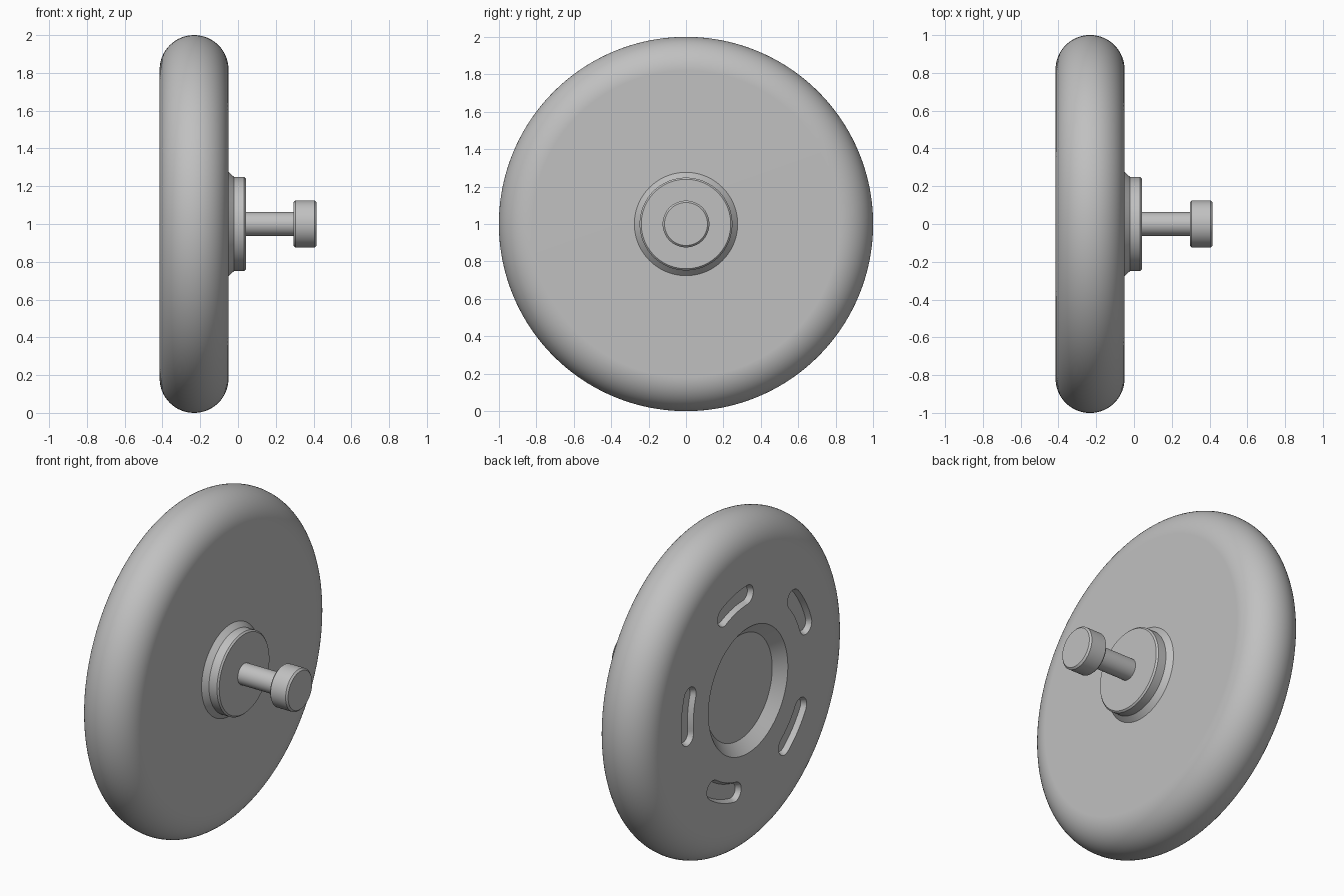
import bpy
import bmesh
from math import cos, sin, pi, radians
from mathutils import Matrix, Vector

cube = bpy.data.objects.get("Cube")
if cube:
    bpy.data.objects.remove(cube, do_unlink=True)

# One neutral grey for everything
GREY = (0.53, 0.53, 0.53, 1)
grey = bpy.data.materials.new("plain grey")
grey.use_nodes = True
grey.diffuse_color = GREY
grey.node_tree.nodes["Principled BSDF"].inputs["Base Color"].default_value = GREY

BACK, FACE = -0.415, -0.05          # the wheel's two flat sides, along x
TUBE = (FACE - BACK) / 2            # radius of the rounded rim
CORE = 1 - TUBE


def add_object(name, bm):
    bmesh.ops.recalc_face_normals(bm, faces=bm.faces)
    mesh = bpy.data.meshes.new(name)
    bm.to_mesh(mesh)
    bm.free()
    mesh.materials.append(grey)
    obj = bpy.data.objects.new(name, mesh)
    bpy.context.collection.objects.link(obj)
    return obj


def lathe(name, profile, steps):
    """Turn (x, radius) points around the x axis."""
    bm = bmesh.new()
    verts = [bm.verts.new((x, 0, r)) for x, r in profile]
    edges = [bm.edges.new(pair) for pair in zip(verts, verts[1:])]
    bmesh.ops.spin(bm, geom=verts + edges, cent=(0, 0, 0), axis=(1, 0, 0),
                   angle=2 * pi, steps=steps)
    bmesh.ops.remove_doubles(bm, verts=bm.verts, dist=1e-5)
    obj = add_object(name, bm)
    obj.location.z = 1
    return obj


def select_only(obj):
    bpy.ops.object.select_all(action='DESELECT')
    obj.select_set(True)
    bpy.context.view_layer.objects.active = obj


def smooth(obj):
    select_only(obj)
    bpy.ops.object.shade_smooth_by_angle(angle=radians(25))
    weighted = obj.modifiers.new("even shading", 'WEIGHTED_NORMAL')
    weighted.keep_sharp = True


def slot_outline(x, half_width, radius=0.58, half_angle=radians(11.5)):
    """Curved slot with round ends, lying across the z axis."""
    pts = []
    n = 10
    for side in (1, -1):
        for i in range(n + 1):                       # long edge
            a = side * half_angle * (1 - 2 * i / n)
            r = radius + side * half_width
            pts.append((x, r * sin(a), r * cos(a)))
        a = -side * half_angle                       # round end
        mid = Vector((x, radius * sin(a), radius * cos(a)))
        for i in range(1, n):
            t = pi * i / n
            out = Vector((0, sin(a), cos(a))) * side * cos(t)
            along = Vector((0, cos(a), -sin(a))) * -side * sin(t)
            pts.append(mid + (out + along) * half_width)
    return pts


# Wheel: shallow tapered recess behind, rounded rim, flat face in front
rim = [(BACK + TUBE - TUBE * cos(pi * i / 32), CORE + TUBE * sin(pi * i / 32))
       for i in range(33)]
wheel = lathe("wheel", [(BACK + 0.06, 0), (BACK + 0.06, 0.315), (BACK, 0.378)]
              + rim + [(FACE, 0)], 160)

# Five tapered slots sunk into the back of the wheel
bm = bmesh.new()
for k in range(5):
    turn = Matrix.Rotation(radians(5.8 + 72 * k - 90), 3, 'X')
    loops = [[bm.verts.new(turn @ Vector(p)) for p in slot_outline(x, w)]
             for x, w in ((BACK - 0.03, 0.072), (BACK + 0.03, 0.043))]
    for loop in loops:
        bm.faces.new(loop)
    top, floor = loops
    for i in range(len(top)):
        bm.faces.new((top[i - 1], top[i], floor[i], floor[i - 1]))
cutter = add_object("slot_cutter", bm)
cutter.location.z = 1
cutter.hide_render = True
cut = wheel.modifiers.new("slots", 'BOOLEAN')
cut.operation = 'DIFFERENCE'
cut.solver = 'EXACT'
cut.object = cutter
select_only(wheel)
bpy.ops.object.modifier_apply(modifier=cut.name)
bpy.data.objects.remove(cutter, do_unlink=True)

# Hub, axle and end knob
hub = lathe("hub_flange", [(FACE, 0), (FACE, 0.276), (-0.02, 0.248), (0.033, 0.248),
                           (0.042, 0.239), (0.042, 0)], 96)
axle = lathe("axle", [(0.03, 0), (0.03, 0.063), (0.31, 0.063), (0.31, 0)], 64)
knob = lathe("axle_knob", [(0.295, 0), (0.295, 0.115), (0.305, 0.125), (0.405, 0.125),
                           (0.415, 0.115), (0.415, 0)], 64)

for part in (wheel, hub, axle, knob):
    smooth(part)
